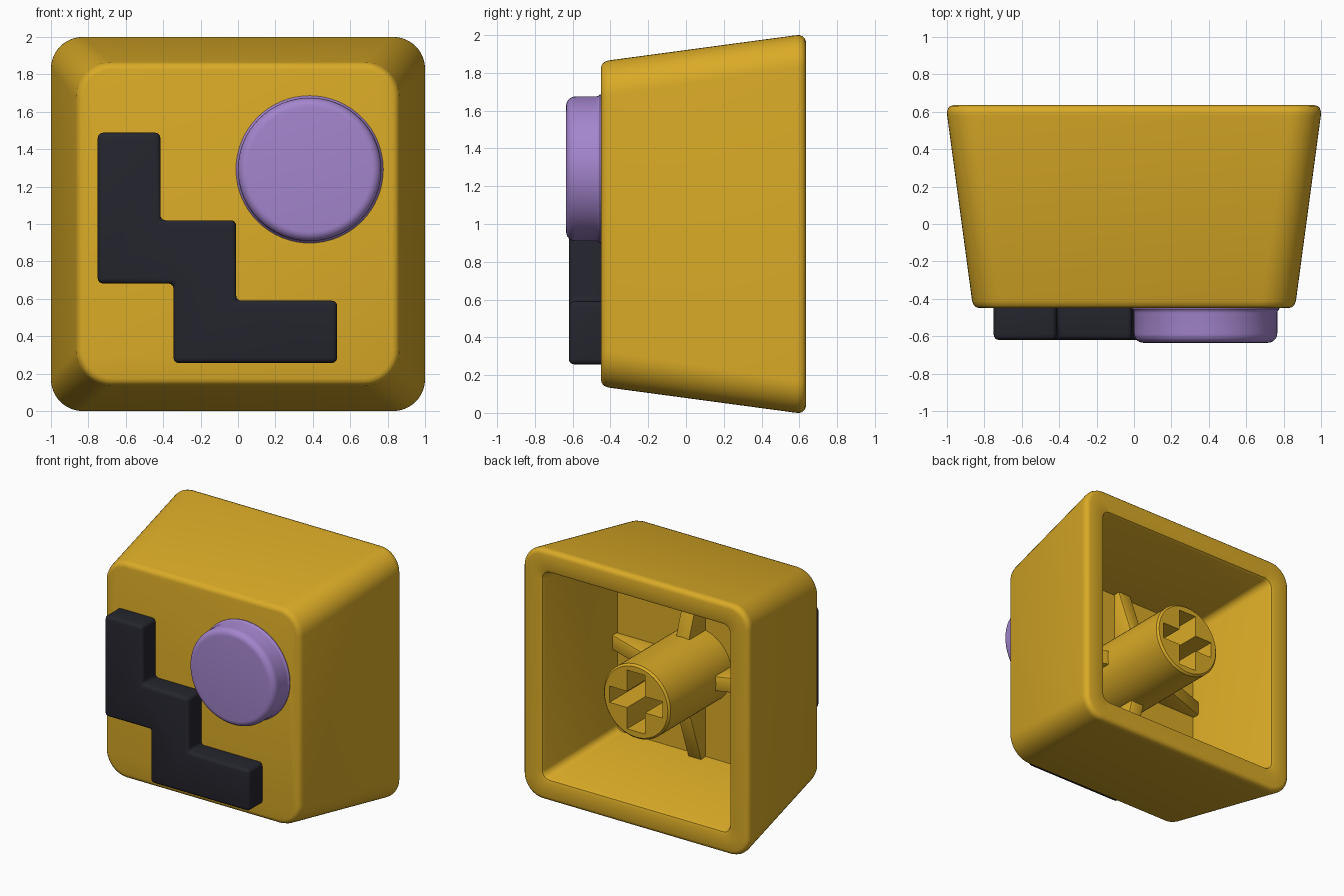
import bpy, bmesh, math

if "Cube" in bpy.data.objects:
    bpy.data.objects.remove(bpy.data.objects["Cube"])

CZ = 1.0  # height of the cap centre


def material(name, rgb):
    m = bpy.data.materials.new(name)
    m.diffuse_color = (*rgb, 1)
    m.use_nodes = True
    m.node_tree.nodes["Principled BSDF"].inputs["Base Color"].default_value = m.diffuse_color
    return m


YELLOW = material("golden_yellow", (0.70, 0.405, 0.020))
PURPLE = material("soft_purple", (0.37, 0.235, 0.61))
DARK = material("near_black", (0.018, 0.018, 0.027))


def finish(name, bm, mat):
    bmesh.ops.recalc_face_normals(bm, faces=bm.faces)
    mesh = bpy.data.meshes.new(name)
    bm.to_mesh(mesh)
    bm.free()
    mesh.materials.append(mat)
    ob = bpy.data.objects.new(name, mesh)
    bpy.context.collection.objects.link(ob)
    return ob


def activate(ob):
    bpy.ops.object.select_all(action='DESELECT')
    ob.select_set(True)
    bpy.context.view_layer.objects.active = ob


def smooth(ob, angle=35):
    activate(ob)
    bpy.ops.object.shade_smooth_by_angle(angle=math.radians(angle))


def bevel(ob, width, segments=3):
    activate(ob)
    mod = ob.modifiers.new("round", 'BEVEL')
    mod.width, mod.segments = width, segments
    mod.limit_method, mod.angle_limit = 'ANGLE', math.radians(40)
    bpy.ops.object.modifier_apply(modifier=mod.name)


def loft(bm, rings):
    """Skin a list of equal point rings and cap both ends."""
    loops = [[bm.verts.new(p) for p in r] for r in rings]
    n = len(loops[0])
    for a, b in zip(loops, loops[1:]):
        for i in range(n):
            bm.faces.new((a[i], a[(i + 1) % n], b[(i + 1) % n], b[i]))
    bm.faces.new(loops[0])
    bm.faces.new(loops[-1])


def rounded_square(half, radius, y, seg=10):
    pts = []
    for k, (sx, sz) in enumerate(((1, 1), (-1, 1), (-1, -1), (1, -1))):
        for i in range(seg + 1):
            a = (k + i / seg) * math.pi / 2
            pts.append((sx * (half - radius) + radius * math.cos(a), y,
                        CZ + sz * (half - radius) + radius * math.sin(a)))
    return pts


def circle(r, y, x=0, z=CZ, seg=64):
    return [(x + r * math.cos(2 * math.pi * i / seg), y,
             z + r * math.sin(2 * math.pi * i / seg)) for i in range(seg)]


def prism(name, outline, y0, y1, mat):
    """Extrude an x-z outline along y."""
    bm = bmesh.new()
    loft(bm, [[(x, y, z) for x, z in outline] for y in (y0, y1)])
    return finish(name, bm, mat)


# hollow tapered cap shell: front face, sides, rim, cavity, cavity floor
bm = bmesh.new()
loft(bm, [rounded_square(*s) for s in (
    (0.825, 0.150, -0.45), (0.842, 0.167, -0.446), (0.857, 0.182, -0.434),
    (0.866, 0.190, -0.41), (0.999, 0.17, 0.58), (1.0, 0.17, 0.60),
    (0.994, 0.164, 0.618), (0.982, 0.152, 0.63), (0.965, 0.135, 0.635),
    (0.855, 0.085, 0.635), (0.832, 0.065, 0.627), (0.82, 0.055, 0.605),
    (0.72, 0.05, -0.16))])
shell = finish("cap_shell", bm, YELLOW)
smooth(shell)

# central socket stem with a cross-shaped slot
bm = bmesh.new()
loft(bm, [circle(0.295, -0.18), circle(0.295, 0.615), circle(0.28, 0.63)])
stem = finish("stem", bm, YELLOW)
w, t, L = 0.08, 0.065, 0.235
cross = [(-w, L), (-w, t), (-L, t), (-L, -t), (-w, -t), (-w, -L),
         (w, -L), (w, -t), (L, -t), (L, t), (w, t), (w, L)]
cutter = prism("cross_cutter", [(x, CZ + z) for x, z in cross], 0.15, 0.75, DARK)
cutter.data.materials.clear()
cutter.data.materials.append(YELLOW)
cutter.hide_render = True
activate(stem)
mod = stem.modifiers.new("slot", 'BOOLEAN')
mod.operation, mod.object, mod.solver = 'DIFFERENCE', cutter, 'EXACT'
bpy.ops.object.modifier_apply(modifier=mod.name)
bpy.data.objects.remove(cutter)
smooth(stem, 30)

# four sloping ribs bracing the stem
for k in range(4):
    c, s = math.cos(k * math.pi / 2), math.sin(k * math.pi / 2)
    side = [(0.25, -0.18), (0.735, -0.18), (0.735, -0.11), (0.25, 0.06)]
    bm = bmesh.new()
    loft(bm, [[(r * c - o * s, y, CZ + r * s + o * c) for r, y in side]
              for o in (-0.06, 0.06)])
    rib = finish(f"rib_{k + 1}", bm, YELLOW)
    bevel(rib, 0.012, 2)
    smooth(rib)

# dark raised staircase shape
steps = [(-0.75, 1.488), (-0.415, 1.488), (-0.415, 1.02), (-0.01, 1.02),
         (-0.01, 0.59), (0.53, 0.59), (0.53, 0.257), (-0.345, 0.257),
         (-0.345, 0.682), (-0.75, 0.682)]
stairs = prism("raised_staircase", steps, -0.62, -0.40, DARK)
bevel(stairs, 0.028, 4)
smooth(stairs)

# purple raised round button with a small flared foot
bm = bmesh.new()
rim = [(0.333 + 0.05 * math.sin(a), -0.585 - 0.05 * math.cos(a))
       for a in (i * math.pi / 12 for i in range(7))]
loft(bm, [circle(r, y, 0.383, 1.292)
          for r, y in rim + [(0.383, -0.475), (0.386, -0.464), (0.394, -0.455),
                             (0.394, -0.42)]])
button = finish("raised_button", bm, PURPLE)
smooth(button)
